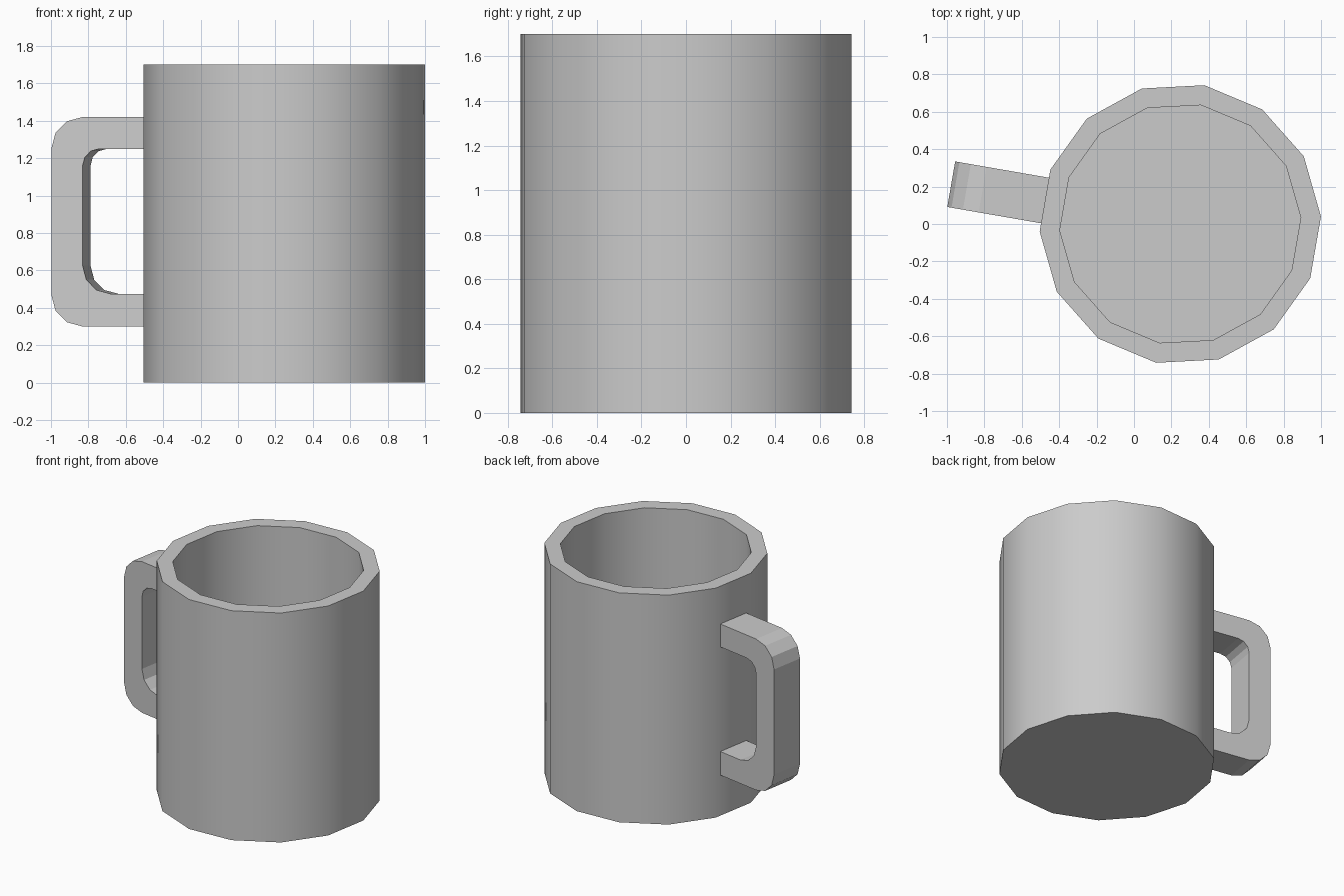
import bpy, bmesh
from math import sin, cos, pi, radians
from mathutils import Matrix

if "Cube" in bpy.data.objects:
    bpy.data.objects.remove(bpy.data.objects["Cube"])

SIDES, CX, TURN = 14, 0.2475, radians(3.0)
R_OUT, R_IN, HEIGHT, FLOOR = 0.753, 0.645, 1.70, 0.11


def finish(name, bm):
    bmesh.ops.recalc_face_normals(bm, faces=bm.faces[:])
    mesh = bpy.data.meshes.new(name)
    bm.to_mesh(mesh)
    bm.free()
    obj = bpy.data.objects.new(name, mesh)
    bpy.context.collection.objects.link(obj)
    return obj


def arc(cx, cz, r, a0, a1, steps=3):
    angles = [radians(a0 + (a1 - a0) * i / steps) for i in range(steps + 1)]
    return [(cx + r * cos(a), cz + r * sin(a)) for a in angles]


# Cup: hollow 14-sided body, outer wall, rim, inner wall and floor
bm = bmesh.new()
rings = []
for r, z in [(R_OUT, 0), (R_OUT, HEIGHT), (R_IN, HEIGHT), (R_IN, FLOOR)]:
    rings.append([bm.verts.new((CX + r * cos(TURN + 2 * pi * i / SIDES),
                                r * sin(TURN + 2 * pi * i / SIDES), z))
                  for i in range(SIDES)])
for a, b in zip(rings, rings[1:]):
    for i in range(SIDES):
        j = (i + 1) % SIDES
        bm.faces.new((a[i], a[j], b[j], b[i]))
bm.faces.new(rings[0])
bm.faces.new(rings[-1])
cup = finish("cup", bm)
bpy.context.view_layer.objects.active = cup
cup.select_set(True)
bpy.ops.object.shade_smooth_by_angle(angle=radians(30))

# Handle: C-shaped profile (distance from cup axis, z), square to one cup side
root, inner, outer = 0.73, 1.073, 1.243
profile = [(root, 1.42)] + arc(outer - 0.17, 1.25, 0.17, 90, 0)
profile += arc(outer - 0.17, 0.47, 0.17, 0, -90) + [(root, 0.30)]
profile += [(root, 0.475)] + arc(inner - 0.15, 0.625, 0.15, -90, 0)
profile += arc(inner - 0.09, 1.16, 0.09, 0, 90) + [(root, 1.25)]
bm = bmesh.new()
side = bm.faces.new([bm.verts.new((x, -0.1235, z)) for x, z in profile])
out = bmesh.ops.extrude_face_region(bm, geom=[side], use_keep_orig=True)
bmesh.ops.translate(bm, vec=(0, 0.247, 0),
                    verts=[v for v in out["geom"] if isinstance(v, bmesh.types.BMVert)])
angle = TURN + 2 * pi / SIDES * 6.5
bm.transform(Matrix.Translation((CX, 0, 0)) @ Matrix.Rotation(angle, 4, 'Z'))
handle = finish("handle", bm)
